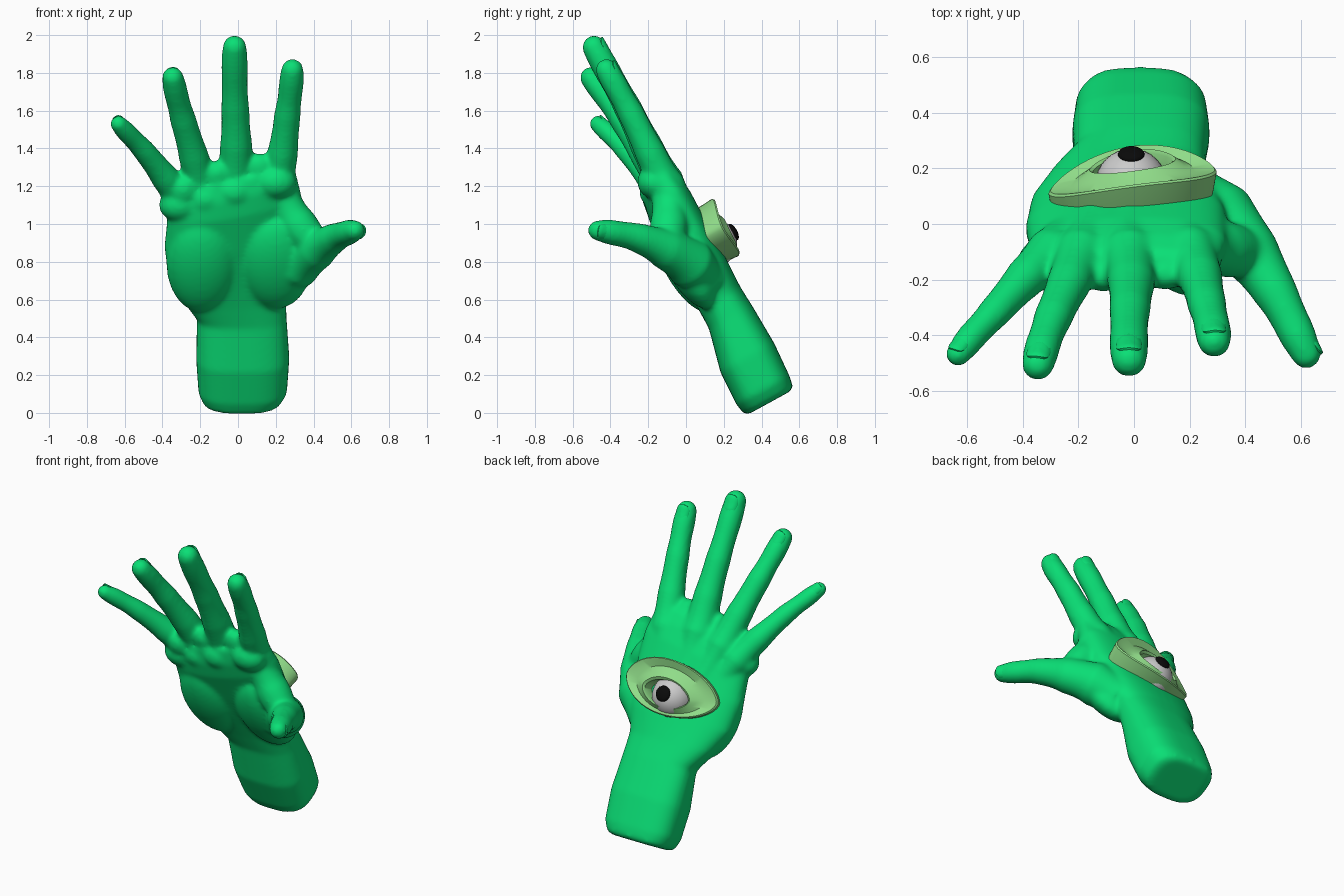
import bpy, bmesh
from math import sin, cos, pi, copysign
from mathutils import Vector, Matrix

if "Cube" in bpy.data.objects:
    bpy.data.objects.remove(bpy.data.objects["Cube"])

AX = Vector((0, -.48, .877))   # wrist-to-finger direction
NR = Vector((0, .877, .48))    # back-of-hand direction


def H(x, s, d):
    return Vector((x, 0, 0)) + AX * s + NR * d


def F(x, z, d):
    return H(x, (z - .48 * d) / .877, d)


def material(name, rgb):
    m = bpy.data.materials.new(name)
    m.diffuse_color = (*rgb, 1)
    m.use_nodes = True
    m.node_tree.nodes["Principled BSDF"].inputs["Base Color"].default_value = m.diffuse_color
    return m


SKIN = material("skin_green", (.003, .74, .18))
LID = material("lid_green", (.28, .72, .25))
WHITE = material("eye_white", (.75, .75, .75))
BLACK = material("black", (.003, .003, .003))


def finish(name, bm, mat, angle=None):
    bmesh.ops.recalc_face_normals(bm, faces=bm.faces[:])
    me = bpy.data.meshes.new(name)
    bm.to_mesh(me)
    bm.free()
    ob = bpy.data.objects.new(name, me)
    bpy.context.collection.objects.link(ob)
    me.materials.append(mat)
    bpy.ops.object.select_all(action='DESELECT')
    ob.select_set(True)
    bpy.context.view_layer.objects.active = ob
    if angle:
        bpy.ops.object.shade_smooth_by_angle(angle=angle)
    else:
        bpy.ops.object.shade_smooth()
    return ob


def loft(bm, rings):
    vs = [[bm.verts.new(p) for p in r] for r in rings]
    n = len(vs[0])
    for a, b in zip(vs, vs[1:]):
        for i in range(n):
            j = (i + 1) % n
            bm.faces.new((a[i], a[j], b[j], b[i]))
    bm.faces.new(vs[0][::-1])
    bm.faces.new(vs[-1])


def spow(c, e):
    return copysign(abs(c) ** e, c)


def catmull(a, b, c, d, t):
    return .5 * (2 * b + (c - a) * t + (2 * a - 5 * b + 4 * c - d) * t * t
                 + (3 * b - a - 3 * c + d) * t ** 3)


# finger-like tube with a rounded tip; slightly waisted between joints
def tube(bm, pts, up=NR, n=20):
    P = [p for p, r in pts]
    R = [r for p, r in pts]
    P = [2 * P[0] - P[1]] + P + [2 * P[-1] - P[-2]]
    path = []
    for i in range(len(R) - 1):
        waist = .05 if i < len(R) - 2 else -.04
        for k in range(8):
            t = k / 8
            r = R[i] + (R[i + 1] - R[i]) * t
            path.append((catmull(P[i], P[i+1], P[i+2], P[i+3], t), r * (1 - waist * sin(pi * t))))
    path.append((P[-2], R[-1]))
    end = (path[-1][0] - path[-3][0]).normalized()
    for k in range(1, 7):
        a = k / 6 * 1.5
        path.append((P[-2] + end * R[-1] * sin(a), R[-1] * cos(a)))
    rings = []
    for i, (p, r) in enumerate(path):
        t = (path[min(i + 1, len(path) - 1)][0] - path[max(i - 1, 0)][0]).normalized()
        s = t.cross(up).normalized()
        u = s.cross(t)
        rings.append([p + (s * cos(2*pi*k/n) + u * sin(2*pi*k/n)) * r for k in range(n)])
    loft(bm, rings)
    return P[-2], end, R[-1]


def blob(bm, c, rx, rs, rd):
    m = Matrix((Vector((rx, 0, 0)), AX * rs, NR * rd)).transposed().to_4x4()
    bmesh.ops.create_uvsphere(bm, u_segments=24, v_segments=16, radius=1,
                              matrix=Matrix.Translation(c) @ m)


hand = bmesh.new()

# forearm and palm: s, centre x, half width, centre d, half depth, slant, roll, squareness
stations = [(-.165, .02, .17, .415, .125, 0, 0, .7), (-.152, .02, .205, .415, .148, 0, 0, .7),
            (-.09, .025, .235, .415, .16, 0, 0, .7), (.1, .025, .247, .425, .162, 0, 0, .7),
            (.33, .02, .237, .45, .13, 0, 0, .75), (.45, -.02, .275, .447, .125, 0, .04, .8),
            (.6, -.04, .33, .445, .127, 0, .1, .85), (.8, -.03, .36, .445, .127, .05, .1, .85),
            (1.0, -.02, .355, .45, .125, .15, .1, .85), (1.1, -.02, .33, .455, .11, .2, .1, .85),
            (1.19, -.01, .28, .465, .08, .2, .1, .85)]
rings = []
for s, cx, w, dc, hd, slant, roll, sq in stations:
    ring = []
    for k in range(40):
        a = 2 * pi * k / 40
        x, d = w * spow(cos(a), sq), hd * spow(sin(a), sq)
        ring.append(H(cx + x, s + slant * x, dc + d + roll * x))
    rings.append(ring)
loft(hand, rings)

# palm mounds, finger pads and webs between the fingers
blob(hand, F(.2, .80, .385), .195, .28, .115)
blob(hand, F(-.19, .79, .375), .19, .29, .115)
for x, z, d in ((-.31, 1.10, .41), (-.17, 1.13, .415), (-.02, 1.17, .42), (.2, 1.22, .435)):
    blob(hand, F(x, z, d), .11, .09, .085)
for x, z, d in ((-.29, 1.17, .41), (-.11, 1.25, .45), (.11, 1.29, .475)):
    blob(hand, F(x, z, d), .085, .09, .065)

# fingers: x, z, d, radius at each joint
fingers = {
    "little": [(-.2, .95, .47, .06), (-.3, 1.12, .45, .088), (-.39, 1.25, .43, .075),
               (-.50, 1.39, .39, .060), (-.58, 1.475, .355, .054), (-.632, 1.53, .325, .045)],
    "ring": [(-.13, .98, .51, .06), (-.19, 1.18, .475, .095), (-.235, 1.36, .465, .08),
             (-.29, 1.55, .45, .070), (-.325, 1.68, .43, .064), (-.345, 1.775, .41, .058)],
    "middle": [(-.02, 1.0, .52, .06), (-.015, 1.22, .49, .102), (-.010, 1.42, .495, .086),
               (-.015, 1.62, .505, .075), (-.018, 1.79, .505, .070), (-.018, 1.935, .503, .064)],
    "index": [(.12, .98, .52, .06), (.2, 1.2, .49, .098), (.237, 1.38, .495, .082),
              (.262, 1.58, .505, .071), (.28, 1.72, .505, .066), (.288, 1.815, .503, .060)]}
tips = {}
for name, pts in fingers.items():
    tips[name] = (*tube(hand, [(F(x, z, d), r) for x, z, d, r in pts]), NR)

# thumb and the web beside it
out = Vector((.85, .45, -.12))
thumb = [(.2, .1, .7, .12), (.31, .02, .79, .135), (.42, -.11, .868, .108),
         (.51, -.25, .925, .08), (.575, -.375, .952, .068), (.618, -.465, .966, .055)]
tips["thumb"] = (*tube(hand, [(Vector(p[:3]), p[3]) for p in thumb], out), out)
web = [(.24, -.09, 1.13, .09), (.31, -.09, 1.01, .1), (.38, -.1, .92, .09)]
tube(hand, [(Vector(p[:3]), p[3]) for p in web], Vector((1, 0, 0)))

ob = finish("hand", hand, SKIN)
rm = ob.modifiers.new("merge", 'REMESH')
rm.mode = 'VOXEL'
rm.voxel_size = .012
rm.use_smooth_shade = True
sm = ob.modifiers.new("soften", 'SMOOTH')
sm.factor = .5
sm.iterations = 14

# fingernails: rounded patches wrapped over each fingertip
for name, (tip, t, r, up) in tips.items():
    bm = bmesh.new()
    side = t.cross(up).normalized()
    u = side.cross(t)
    centre = tip - t * r * .4
    rings = []
    for rho, h in ((1, .88), (.98, 1.0), (.9, 1.04), (.5, 1.045), (.1, 1.045)):
        ring = []
        for k in range(28):
            a = 2 * pi * k / 28
            ang = .85 * rho * spow(cos(a), .75)
            ring.append(centre + t * (.85 * r * rho * spow(sin(a), .75))
                        + (side * sin(ang) + u * cos(ang)) * r * h)
        rings.append(ring)
    loft(bm, rings)
    finish(name + "_nail", bm, SKIN, .8)

# eyelid: concentric almond rings that follow the back of the hand
bm = bmesh.new()
rings = []
for rx, ry, h, cy in ((.27, .145, -.17, 0), (.29, .160, -.08, 0), (.302, .166, 0, 0),
                      (.295, .160, .007, 0), (.225, .130, -.018, -.012),
                      (.185, .110, -.006, -.025), (.155, .088, .010, -.035),
                      (.143, .076, -.002, -.038), (.14, .074, -.1, -.038)):
    ring = []
    for k in range(56):
        a = 2 * pi * k / 56
        x, y = rx * cos(a), cy + ry * spow(sin(a), 1.2)
        ring.append(H(x - .005, .762 + y + .04 * x, .65 + h + .05 * y + .17 * x - .7 * x * x))
    rings.append(ring)
loft(bm, rings)
finish("eyelid", bm, LID, .7)

# eyeball
eye = H(-.01, .72, .557)
bm = bmesh.new()
bmesh.ops.create_uvsphere(bm, u_segments=32, v_segments=20, radius=.128,
                          matrix=Matrix.Translation(eye))
finish("eyeball", bm, WHITE)

# pupil: flattened dome on the eyeball
look = Vector((0, .11, .06)).normalized()
rot = look.to_track_quat('Z', 'Y').to_matrix().to_4x4()
bm = bmesh.new()
bmesh.ops.create_uvsphere(bm, u_segments=24, v_segments=14, radius=.048,
                          matrix=Matrix.Translation(eye + look * .122) @ rot
                          @ Matrix.Diagonal((1, 1, .45, 1)))
finish("pupil", bm, BLACK)
